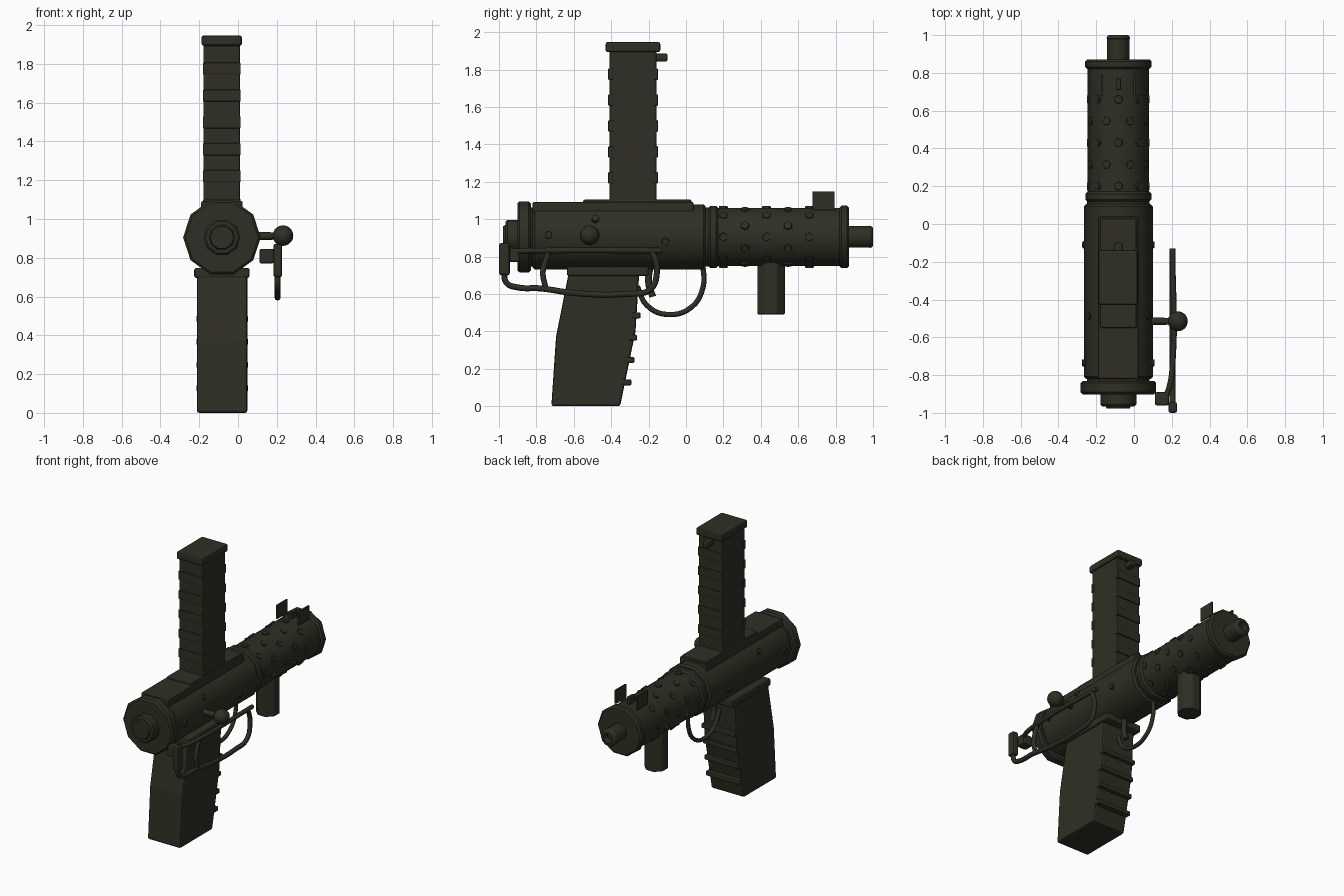
import bpy, bmesh, math
from mathutils import Vector, Matrix

if "Cube" in bpy.data.objects:
    bpy.data.objects.remove(bpy.data.objects["Cube"])

CX, CZ = -0.083, 0.905          # bore axis
mat = bpy.data.materials.new("dark olive metal")
mat.diffuse_color = (0.028, 0.028, 0.018, 1)
mat.use_nodes = True
mat.node_tree.nodes["Principled BSDF"].inputs["Base Color"].default_value = mat.diffuse_color


def finish(bm, name, bevel=0.0):
    bmesh.ops.recalc_face_normals(bm, faces=bm.faces)
    me = bpy.data.meshes.new(name)
    bm.to_mesh(me)
    bm.free()
    ob = bpy.data.objects.new(name, me)
    bpy.context.collection.objects.link(ob)
    me.materials.append(mat)
    if bevel:
        m = ob.modifiers.new("bevel", 'BEVEL')
        m.width, m.segments = bevel, 2
    return ob


def box(name, x0, x1, y0, y1, z0, z1, bevel=0.008):
    bm = bmesh.new()
    size = Matrix.Diagonal((x1 - x0, y1 - y0, z1 - z0, 1))
    mid = Matrix.Translation(((x0 + x1) / 2, (y0 + y1) / 2, (z0 + z1) / 2))
    bmesh.ops.create_cube(bm, size=1, matrix=mid @ size)
    return finish(bm, name, bevel)


def smooth(ob, angle=40):
    bpy.ops.object.select_all(action='DESELECT')
    ob.select_set(True)
    bpy.context.view_layer.objects.active = ob
    bpy.ops.object.shade_smooth_by_angle(angle=math.radians(angle))


def lathe(name, profile, sides=10):
    """Turn (y, radius) points around the bore axis and cap both ends."""
    bm = bmesh.new()
    rings = []
    for y, r in profile:
        ring = []
        for i in range(sides):
            a = math.tau * i / sides
            ring.append(bm.verts.new((CX + r * math.cos(a), y, CZ + r * math.sin(a))))
        rings.append(ring)
    for a, b in zip(rings, rings[1:]):
        for i in range(sides):
            j = (i + 1) % sides
            bm.faces.new((a[i], a[j], b[j], b[i]))
    bm.faces.new(rings[0])
    bm.faces.new(rings[-1])
    ob = finish(bm, name)
    smooth(ob)
    return ob


def drum(name, y0, y1, r, c=0.012, sides=10):
    return lathe(name, [(y0, r - c), (y0 + c, r), (y1 - c, r), (y1, r - c)], sides)


def add_disc(bm, pos, direction, r, depth, sides):
    rot = Vector(direction).to_track_quat('Z', 'Y').to_matrix().to_4x4()
    bmesh.ops.create_cone(bm, cap_ends=True, segments=sides, radius1=r, radius2=r * 0.85,
                          depth=depth, matrix=Matrix.Translation(pos) @ rot)


def tube(name, pts, r, cyclic=False):
    cu = bpy.data.curves.new(name, 'CURVE')
    cu.dimensions = '3D'
    cu.bevel_depth, cu.bevel_resolution = r, 2
    cu.resolution_u = 5
    cu.use_fill_caps = True
    sp = cu.splines.new('BEZIER')
    sp.bezier_points.add(len(pts) - 1)
    for p, co in zip(sp.bezier_points, pts):
        p.co = co
        p.handle_left_type = p.handle_right_type = 'AUTO'
    cu.materials.append(mat)
    ob = bpy.data.objects.new(name, cu)
    bpy.context.collection.objects.link(ob)
    return ob


# Turned body, from rear knob to muzzle
lathe("rear_knob", [(-0.978, 0.06), (-0.966, 0.066), (-0.966, 0.085), (-0.955, 0.095), (-0.88, 0.095)])
drum("rear_ring", -0.902, -0.83, 0.2)
drum("rear_neck", -0.85, -0.80, 0.165)
drum("receiver", -0.82, 0.105, 0.183)
drum("neck", 0.08, 0.14, 0.165)
drum("shroud_rear_ring", 0.118, 0.172, 0.175)
drum("barrel_shroud", 0.15, 0.84, 0.163)
drum("shroud_front_ring", 0.82, 0.872, 0.176)
lathe("muzzle", [(0.85, 0.06), (0.98, 0.06), (0.982, 0.063), (0.995, 0.058), (1.0, 0.05), (1.0, 0.035), (0.96, 0.03)])

# Staggered vent studs around the shroud
bm = bmesh.new()
for row in range(5):
    y = 0.20 + row * 0.115
    for k in range(8):
        a = math.tau * (k + 0.5 * (row % 2)) / 8
        d = Vector((math.cos(a), 0, math.sin(a)))
        add_disc(bm, Vector((CX, y, CZ)) + d * 0.155, d, 0.026, 0.02, 6)
finish(bm, "shroud_vents")

# Rivets on both sides of the receiver
bm = bmesh.new()
for s in (-1, 1):
    for y, z in ((-0.735, 0.915), (-0.485, 1.0), (-0.11, 0.88)):
        dz = z - CZ
        dx = math.sqrt(0.18 ** 2 - dz ** 2)
        add_disc(bm, (CX + s * dx, y, z), (s * dx, 0, dz), 0.022, 0.022, 10)
finish(bm, "receiver_rivets")

# Top cover and magazine
box("top_cover", -0.19, 0.024, -0.82, 0.04, 1.0, 1.092)
box("magazine_well", -0.18, 0.014, -0.55, 0.03, 1.04, 1.104)
box("magazine", -0.178, 0.01, -0.408, -0.158, 1.05, 1.91, 0.004)
box("magazine_cap", -0.188, 0.02, -0.43, -0.137, 1.893, 1.947, 0.012)
for i in range(5):
    z = 1.19 + i * 0.1385
    box("magazine_rib_back", -0.181, 0.014, -0.416, -0.39, z, z + 0.062, 0.005)
    box("magazine_rib_front", -0.181, 0.014, -0.175, -0.15, z, z + 0.062, 0.005)
box("magazine_catch", -0.105, -0.06, -0.17, -0.098, 1.843, 1.886, 0.01)

# Pistol grip from a side profile
bm = bmesh.new()
outline = [(-0.72, 0), (-0.352, 0), (-0.27, 0.40), (-0.25, 0.71), (-0.628, 0.71), (-0.695, 0.37)]
face = bm.faces.new([bm.verts.new((-0.212, y, z)) for y, z in outline])
ext = bmesh.ops.extrude_face_region(bm, geom=[face])
bmesh.ops.translate(bm, vec=(0.26, 0, 0), verts=[v for v in ext["geom"] if isinstance(v, bmesh.types.BMVert)])
finish(bm, "grip", 0.012)
box("grip_collar", -0.226, 0.06, -0.637, -0.2, 0.695, 0.748, 0.012)
for y, z in ((-0.255, 0.485), (-0.274, 0.367), (-0.288, 0.247), (-0.304, 0.127)):
    box("finger_ridge", -0.215, 0.052, y - 0.035, y + 0.012, z - 0.016, z + 0.016, 0.007)

# Trigger and guard
tube("trigger_guard", [(CX, -0.26, 0.64), (CX, -0.21, 0.54), (CX, -0.10, 0.49), (CX, 0.03, 0.53),
                       (CX, 0.092, 0.64), (CX, 0.09, 0.76)], 0.014)
tube("trigger", [(CX, -0.19, 0.76), (CX, -0.2, 0.66), (CX, -0.178, 0.585)], 0.018)

# Vertical front grip
bm = bmesh.new()
bmesh.ops.create_cone(bm, cap_ends=True, segments=8, radius1=0.08, radius2=0.08, depth=0.29,
                      matrix=Matrix.Translation((CX, 0.455, 0.635)) @ Matrix.Rotation(math.pi / 8, 4, 'Z'))
finish(bm, "front_grip", 0.008)

# Sights
for s in (-1, 1):
    x = CX + s * 0.085
    box("sight_wing", x - 0.005, x + 0.005, 0.677, 0.793, 1.05, 1.147, 0)
box("sight_post", CX - 0.013, CX + 0.013, 0.71, 0.77, 1.04, 1.11, 0.004)

# Charging handle
bm = bmesh.new()
add_disc(bm, (0.13, -0.515, 0.912), (1, 0, 0), 0.022, 0.14, 10)
bmesh.ops.create_uvsphere(bm, u_segments=16, v_segments=10, radius=0.053,
                          matrix=Matrix.Translation((0.232, -0.515, 0.914)))
smooth(finish(bm, "charging_handle"))

# Folding wire stock along the right side
SX = 0.204
lower = [(-0.972, 0.74), (-0.96, 0.66), (-0.90, 0.635), (-0.78, 0.63), (-0.6, 0.605), (-0.32, 0.6),
         (-0.19, 0.625), (-0.155, 0.72), (-0.165, 0.79), (-0.185, 0.83)]
tube("stock_lower_wire", [(SX, y, z) for y, z in lower], 0.016)
tube("stock_upper_wire", [(0.16, -0.93, 0.825), (0.185, -0.87, 0.83), (SX, -0.75, 0.832), (SX, -0.13, 0.832)], 0.015)
tube("stock_strut", [(SX, -0.735, 0.82), (SX, -0.765, 0.72), (SX, -0.75, 0.63)], 0.015)
box("stock_butt", 0.182, 0.228, -1.0, -0.942, 0.70, 0.872, 0.012)
box("stock_hinge", 0.11, 0.185, -0.96, -0.89, 0.77, 0.845, 0.01)
